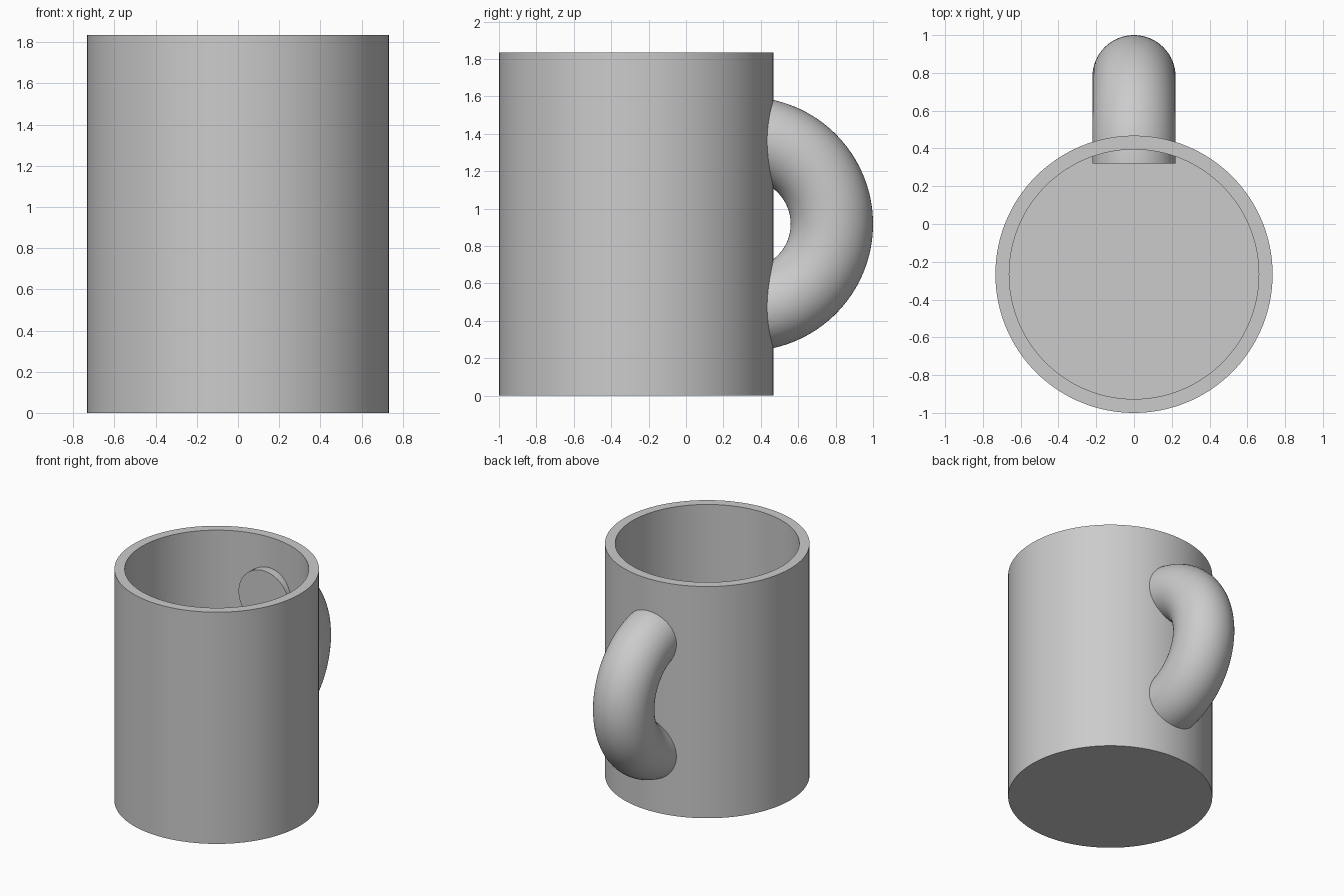
import bpy
import bmesh
from math import pi, radians
from mathutils import Matrix, Vector

cube = bpy.data.objects.get("Cube")
if cube:
    bpy.data.objects.remove(cube, do_unlink=True)

# Main dimensions
UNIT = 2 / 109
HEIGHT = 100 * UNIT
OUTER, WALL = 40 * UNIT, 4 * UNIT
CUP_Y = -1 + OUTER
HANDLE_Y = CUP_Y + 32 * UNIT
RING, TUBE = 25 * UNIT, 12 * UNIT

grey = bpy.data.materials.new("light_grey")
grey.use_nodes = True
colour = (0.6, 0.6, 0.6, 1)
grey.diffuse_color = colour
grey.node_tree.nodes["Principled BSDF"].inputs["Base Color"].default_value = colour


def finish(name, bm):
    """Turn the bmesh into a smooth object with sharp rims."""
    bmesh.ops.remove_doubles(bm, verts=bm.verts, dist=1e-5)
    bmesh.ops.recalc_face_normals(bm, faces=bm.faces)
    mesh = bpy.data.meshes.new(name)
    bm.to_mesh(mesh)
    bm.free()
    mesh.materials.append(grey)
    obj = bpy.data.objects.new(name, mesh)
    bpy.context.collection.objects.link(obj)
    bpy.ops.object.select_all(action="DESELECT")
    obj.select_set(True)
    bpy.context.view_layer.objects.active = obj
    bpy.ops.object.shade_smooth_by_angle(angle=radians(30))
    return obj


# Cup: closed wall and floor profile turned around its axis
bm = bmesh.new()
inner = OUTER - WALL
profile = [(0, 0), (OUTER, 0), (OUTER, HEIGHT), (inner, HEIGHT), (inner, WALL), (0, WALL)]
verts = [bm.verts.new((r, CUP_Y, z)) for r, z in profile]
edges = [bm.edges.new(pair) for pair in zip(verts, verts[1:])]
bmesh.ops.spin(bm, geom=verts + edges, cent=(0, CUP_Y, 0), axis=(0, 0, 1),
               angle=2 * pi, steps=128)
finish("cup", bm)

# Handle: half ring with flat ends that reach through the wall
bm = bmesh.new()
centre = Vector((0, HANDLE_Y, HEIGHT / 2))
place = Matrix.Translation(centre + Vector((0, 0, RING))) @ Matrix.Rotation(pi / 2, 4, "X")
bmesh.ops.create_circle(bm, segments=64, radius=TUBE, matrix=place)
bmesh.ops.spin(bm, geom=bm.verts[:] + bm.edges[:], cent=centre, axis=(-1, 0, 0),
               angle=pi, steps=64)
bmesh.ops.holes_fill(bm, edges=[e for e in bm.edges if e.is_boundary], sides=0)
finish("handle", bm)
